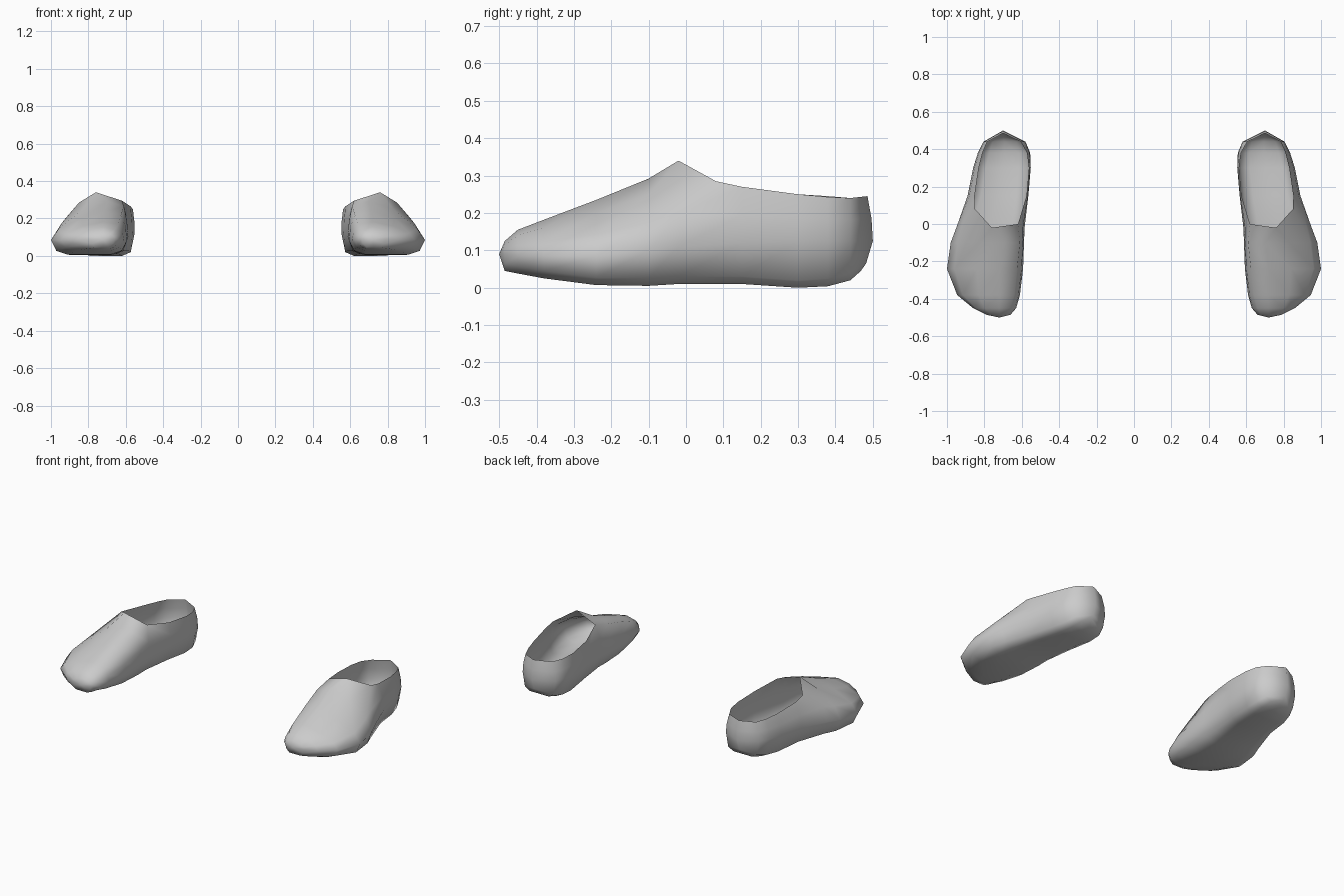
import bpy
import bmesh

default_cube = bpy.data.objects.get("Cube")
if default_cube:
    bpy.data.objects.remove(default_cube, do_unlink=True)

# One plain light grey for the whole pair
grey = bpy.data.materials.new("light grey")
grey.use_nodes = True
colour = (0.6, 0.6, 0.6, 1)
grey.diffuse_color = colour
grey.node_tree.nodes["Principled BSDF"].inputs["Base Color"].default_value = colour

# Sections from toe to heel:
# y, sole height, inner x, outer x, height of widest point, inner rim, crest, outer rim
# Sections without a crest belong to the open part of the shoe.
SECTIONS = [
    (-.485, .045, .66, .79, .09, (.68, .118), (.72, .125), (.76, .115)),
    (-.45, .038, .63, .86, .085, (.66, .14), (.72, .155), (.80, .14)),
    (-.38, .025, .61, .945, .085, (.64, .168), (.72, .182), (.83, .16)),
    (-.24, .007, .593, 1, .085, (.625, .22), (.72, .235), (.84, .2)),
    (-.1, .005, .588, .98, .1, (.61, .265), (.7, .292), (.83, .25)),
    (-.02, .01, .585, .95, .11, (.62, .295), (.76, .34), (.85, .285)),
    (.15, .01, .565, .89, .12, (.575, .265), None, (.852, .27)),
    (.3, 0, .552, .86, .125, (.562, .25), None, (.83, .25)),
    (.38, .004, .555, .835, .125, (.572, .245), None, (.81, .243)),
    (.44, .02, .58, .805, .125, (.605, .24), None, (.785, .24)),
    (.5, .045, .7, .7, .125, (.7, .245), None, (.7, .245)),
]
OPENING = 5        # last section before the foot opening
OUTER_RIM, CREST = 5, 6


def blend(a, b, t):
    return a + (b - a) * t


def section_ring(y, sole, x_in, x_out, wide, rim_in, crest, rim_out):
    """Closed ring of points, from the sole up the outer side and back down."""
    width = x_out - x_in

    def side(edge, inward, rim):
        return [
            (edge + inward * width * .22, sole),
            (edge + inward * width * .07, sole + .02),
            (edge, wide),
            (blend(edge, rim[0], .25), blend(wide, rim[1], .5)),
            rim,
        ]

    outer = side(x_out, -1, rim_out)
    inner = side(x_in, 1, rim_in)
    flat = [((x_in + x_out) / 2, sole)] + outer + [crest or rim_in] + inner[::-1]
    return [[x, y, z] for x, z in flat]


def build_shoe(name, sign):
    rings = [section_ring(*s) for s in SECTIONS]
    # The opening sweeps back along its outer edge
    rings[OPENING][OUTER_RIM][1] += .1
    rings[OPENING][OUTER_RIM + 2][1] += .02
    # The heel is rounded under and leans in slightly at the rim
    for p in rings[-1]:
        offset = p[2] - .125
        p[1] -= (1 if offset > 0 else 5) * offset ** 2

    bm = bmesh.new()
    verts = [[bm.verts.new((sign * x, y, z)) for x, y, z in r] for r in rings]
    count = len(verts[0])
    for k in range(len(verts) - 1):
        a, b = verts[k], verts[k + 1]
        for i in range(count):
            if k >= OPENING and i in (OUTER_RIM, CREST):
                continue
            j = (i + 1) % count
            bm.faces.new((a[i], b[i], b[j], a[j]))

    # Blunt toe cap
    tip = bm.verts.new((sign * .72, -.5, .09))
    for i in range(count):
        bm.faces.new((tip, verts[0][i], verts[0][(i + 1) % count]))

    bmesh.ops.remove_doubles(bm, verts=bm.verts[:], dist=.0005)
    loose = [v for v in bm.verts if not v.link_faces]
    bmesh.ops.delete(bm, geom=loose, context="VERTS")
    if sign < 0:
        bmesh.ops.reverse_faces(bm, faces=bm.faces[:])
    for face in bm.faces:
        face.smooth = True

    mesh = bpy.data.meshes.new(name)
    bm.to_mesh(mesh)
    bm.free()
    mesh.materials.append(grey)
    shoe = bpy.data.objects.new(name, mesh)
    bpy.context.collection.objects.link(shoe)


build_shoe("left_shoe", 1)
build_shoe("right_shoe", -1)
